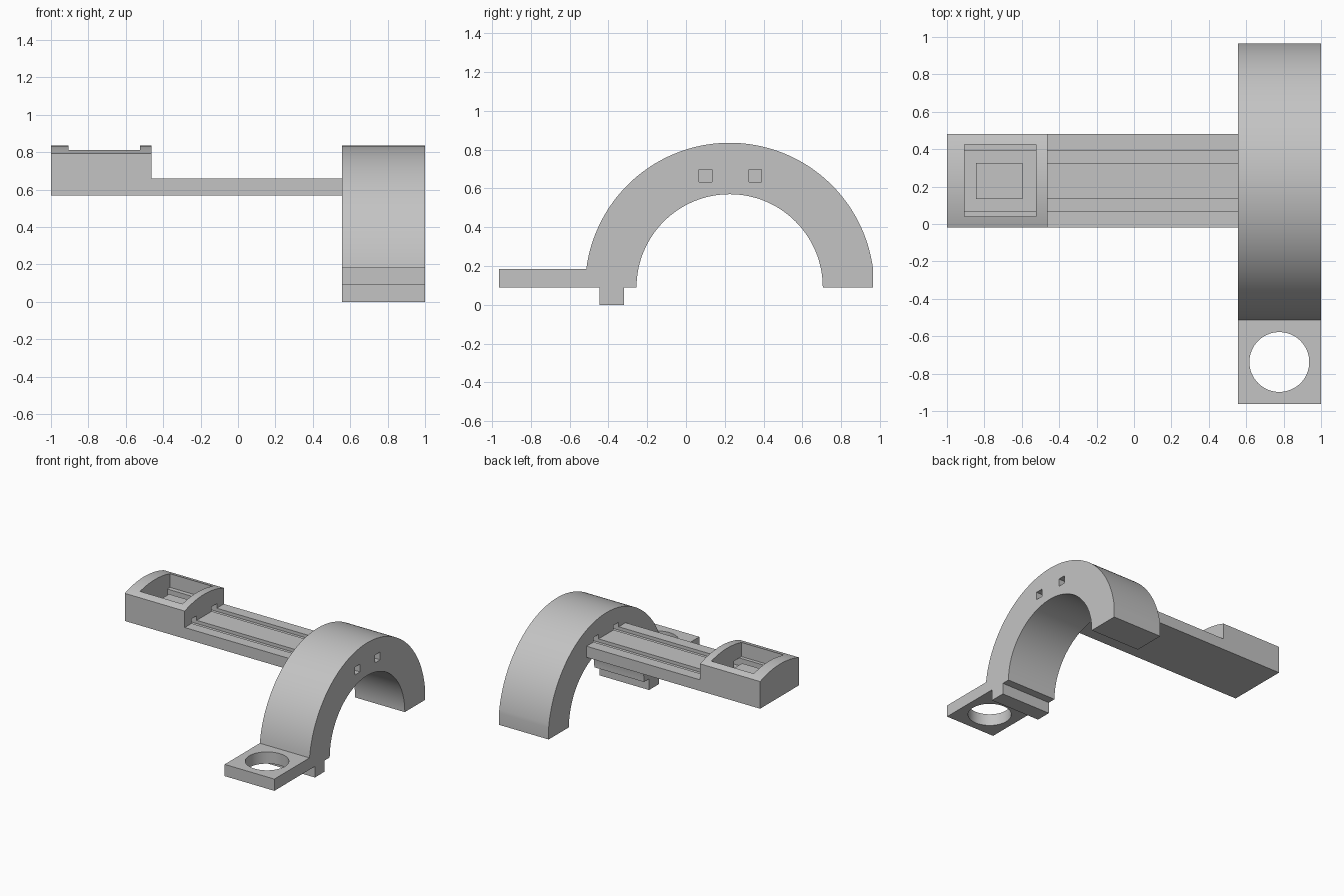
import bpy
import bmesh
from math import sqrt, cos, sin, asin, pi

if "Cube" in bpy.data.objects:
    bpy.data.objects.remove(bpy.data.objects["Cube"])

grey = bpy.data.materials.new("plain grey")
grey.use_nodes = True
grey.diffuse_color = (0.55, 0.55, 0.55, 1)
grey.node_tree.nodes["Principled BSDF"].inputs["Base Color"].default_value = (0.55, 0.55, 0.55, 1)

# Shared arc of the arch and the end block
CY, CZ, OUTER, INNER = 0.225, 0.09, 0.745, 0.48
TAB_TOP = 0.185


def arc(radius, start, end, steps):
    return [(CY + radius * cos(start + (end - start) * i / steps),
             CZ + radius * sin(start + (end - start) * i / steps)) for i in range(steps + 1)]


def extrude_x(name, profile, x0, x1):
    """Extrude a (y, z) outline from x0 to x1."""
    bm = bmesh.new()
    face = bm.faces.new([bm.verts.new((x0, y, z)) for y, z in profile])
    moved = bmesh.ops.extrude_face_region(bm, geom=[face])["geom"]
    bmesh.ops.translate(bm, vec=(x1 - x0, 0, 0),
                        verts=[v for v in moved if isinstance(v, bmesh.types.BMVert)])
    bmesh.ops.recalc_face_normals(bm, faces=bm.faces)
    mesh = bpy.data.meshes.new(name)
    bm.to_mesh(mesh)
    bm.free()
    obj = bpy.data.objects.new(name, mesh)
    bpy.context.collection.objects.link(obj)
    mesh.materials.append(grey)
    return obj


def box(name, x, y, z):
    return extrude_x(name, [(y[0], z[0]), (y[1], z[0]), (y[1], z[1]), (y[0], z[1])], *x)


def activate(obj):
    bpy.ops.object.select_all(action="DESELECT")
    obj.select_set(True)
    bpy.context.view_layer.objects.active = obj


def cut(target, cutter, operation="DIFFERENCE"):
    mod = target.modifiers.new("cut", "BOOLEAN")
    mod.operation, mod.solver, mod.object = operation, "EXACT", cutter
    activate(target)
    bpy.ops.object.modifier_apply(modifier=mod.name)
    bpy.data.objects.remove(cutter)


# Clamp arch with its screw tab and locating key as one outline
a = asin((TAB_TOP - CZ) / OUTER)
half = OUTER * cos(a)
profile = [(CY + half, CZ)] + arc(OUTER, a, pi - a, 80)
profile += [(-0.963, TAB_TOP), (-0.963, CZ), (-0.445, CZ), (-0.445, 0), (-0.32, 0), (-0.32, CZ)]
profile += arc(INNER, pi, 0, 64)
arch = extrude_x("clamp_arch", profile, 0.555, 1)

# Screw hole through the tab
bpy.ops.mesh.primitive_cylinder_add(vertices=64, radius=0.16, depth=0.3, location=(0.777, -0.738, 0.13))
cut(arch, bpy.context.object)

# Arm with the rounded end block
arm = box("arm", (-1, 0.555), (-0.02, 0.48), (0.57, 0.66))
left, right = pi / 2 + asin(0.245 / OUTER), pi / 2 - asin(0.255 / OUTER)
block_profile = [(0.48, 0.57), (-0.02, 0.57)] + arc(OUTER, left, right, 28)
cut(arm, extrude_x("end_block", block_profile, -1, -0.463), "UNION")

# Stepped pocket in the end block
POCKET = (-0.905, -0.525)
cut(arm, box("pocket_cutter", POCKET, (0.04, 0.425), (0.697, 1)))
cut(arm, box("trench_cutter", POCKET, (0.068, 0.39), (0.634, 0.9)))

# Pair of wire channels along the arm and through the arch
for y in ((0.068, 0.133), (0.325, 0.39)):
    cut(arm, box("channel_cutter", (-0.7, 0.7), y, (0.634, 0.697)))
    cut(arch, box("tunnel_cutter", (0.4, 1.1), y, (0.634, 0.697)))

# Raised seat in the middle of the pocket
island = box("pocket_seat", (-0.845, -0.595), (0.133, 0.325), (0.62, 0.697))

for obj in (arch, arm):
    activate(obj)
    bpy.ops.object.shade_smooth_by_angle(angle=pi / 9)
